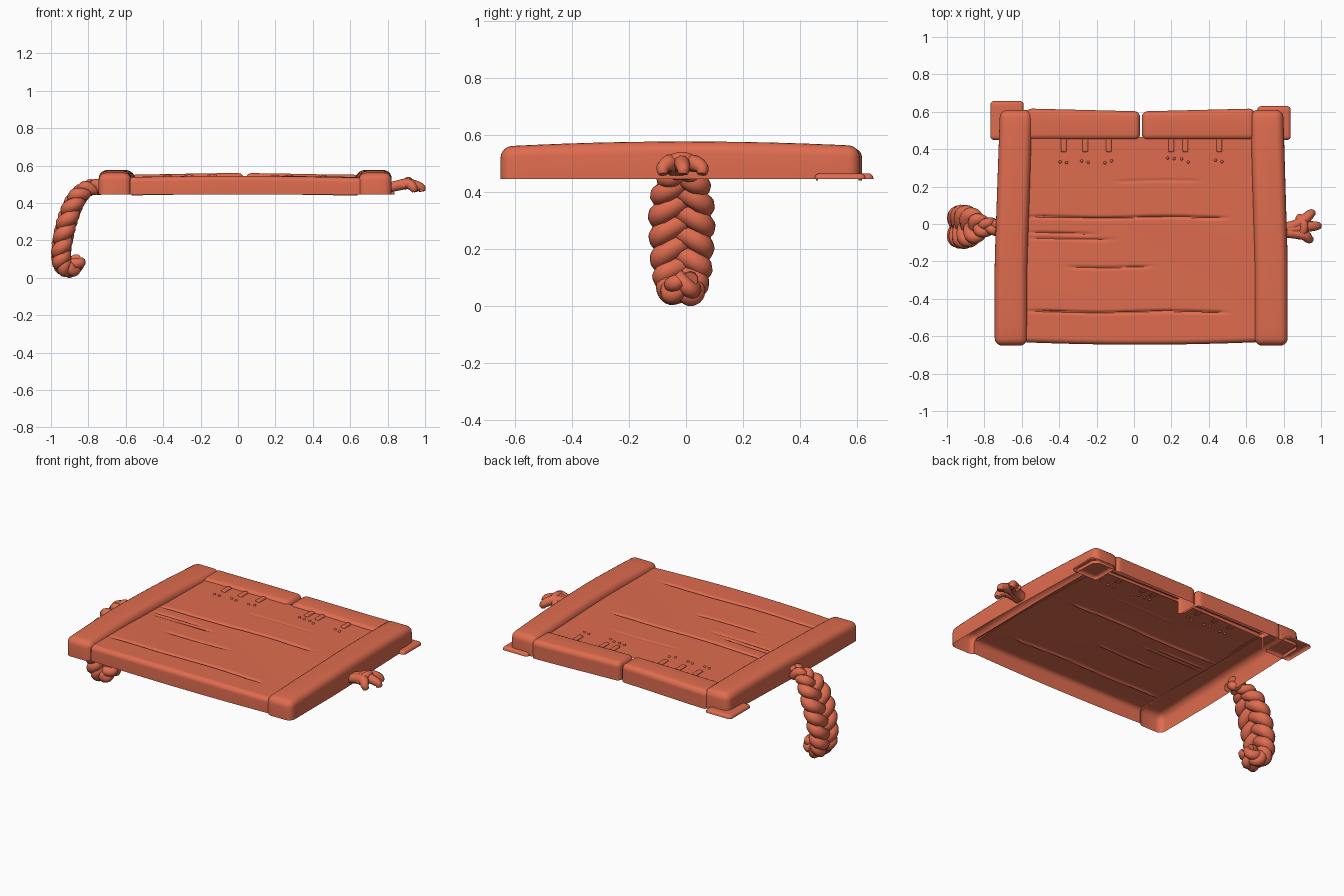
import bpy, bmesh, math, random
from mathutils import Vector

random.seed(4)
if "Cube" in bpy.data.objects:
    bpy.data.objects.remove(bpy.data.objects["Cube"])

clay = bpy.data.materials.new("terracotta")
clay.use_nodes = True
clay.diffuse_color = (0.74, 0.15, 0.078, 1)
clay.node_tree.nodes["Principled BSDF"].inputs["Base Color"].default_value = clay.diffuse_color

BASE = 0.445      # open lower rim of the board
DECK = 0.537      # height of the planks


def finish(name, bm):
    mesh = bpy.data.meshes.new(name)
    bm.to_mesh(mesh)
    bm.free()
    mesh.materials.append(clay)
    ob = bpy.data.objects.new(name, mesh)
    bpy.context.collection.objects.link(ob)
    smooth(ob)
    return ob


def smooth(ob):
    bpy.ops.object.select_all(action='DESELECT')
    ob.select_set(True)
    bpy.context.view_layer.objects.active = ob
    bpy.ops.object.shade_smooth_by_angle(angle=math.radians(40))


def shell_bar(name, x, y, top, hidden, bend, round_by=0.04, low=BASE, drop=0.1):
    """Rounded bar, open below; sides in hidden are cut away under the deck."""
    bm = bmesh.new()
    bmesh.ops.create_cube(bm, size=1)
    for v in bm.verts:
        v.co = Vector((x[v.co.x > 0], y[v.co.y > 0], top if v.co.z > 0 else low - drop))
    bmesh.ops.bevel(bm, geom=bm.edges[:], offset=round_by, segments=5, profile=0.5, affect='EDGES')

    def cut(co, no, clear=False):
        bmesh.ops.bisect_plane(bm, geom=bm.verts[:] + bm.edges[:] + bm.faces[:],
                               plane_co=co, plane_no=no, clear_inner=clear)
    cut((0, 0, low), (0, 0, 1), True)
    cut((0, 0, DECK - 0.012), (0, 0, 1))
    for i in range(1, 12):
        t = i / 12
        if x[1] - x[0] > y[1] - y[0]:
            cut((x[0] + t * (x[1] - x[0]), 0, 0), (1, 0, 0))
        else:
            cut((0, y[0] + t * (y[1] - y[0]), 0), (0, 1, 0))
    gone = [f for f in bm.faces if f.calc_center_median().z < DECK - 0.012
            and any(f.normal.dot(Vector(d)) > 0.75 for d in hidden)]
    bmesh.ops.delete(bm, geom=gone, context='FACES')
    for v in bm.verts:
        v.co = bend(v.co.copy())
    return finish(name, bm)


# side rails: arched along their length, leaning slightly inward at the back
def rail_bend(lean):
    def bend(p):
        p.x += lean * max(0, p.y + 0.2) / 0.8
        p.z += 0.018 * (1 - (p.y / 0.64) ** 2) * (p.z - BASE) / 0.12
        return p
    return bend


shell_bar("right_rail", (-0.745, -0.57), (-0.65, 0.61), 0.56, [(1, 0, 0)], rail_bend(0.028))
shell_bar("left_rail", (0.645, 0.822), (-0.65, 0.61), 0.56, [(-1, 0, 0)], rail_bend(-0.024))


# back rail in two lengths with a gap between them
def back_bend(p):
    if p.y > 0.52:
        p.y += 0.015 * (abs(p.x - 0.04) / 0.6 - 1)
    p.z += 0.004 * math.cos(p.x * 5)
    return p


shell_bar("back_rail_right", (-0.575, 0.032), (0.45, 0.617), 0.556,
          [(0, -1, 0), (-1, 0, 0)], back_bend, 0.03)
shell_bar("back_rail_left", (0.042, 0.645), (0.45, 0.617), 0.556,
          [(0, -1, 0), (1, 0, 0)], back_bend, 0.03)

# plank deck with worn seams: (y, first x, last x, depth)
seams = [(0.035, -0.56, 0.5, 0.012), (-0.05, -0.56, -0.2, 0.008), (-0.08, -0.56, -0.1, 0.006),
         (-0.23, -0.35, 0.1, 0.008), (-0.47, -0.56, 0.5, 0.012), (0.23, -0.1, 0.36, 0.004)]


def deck_height(x, y):
    z = DECK + 0.006 * (1 - (x - 0.03) ** 2 / 0.4) + 0.002 * math.sin(7 * y + 3 * x)
    for sy, a, b, depth in seams:
        fade = max(0, min(1, (x - a) / 0.05 + 0.3, (b - x) / 0.05))
        off = (y - sy - 0.004 * math.sin(9 * x)) / 0.007
        z -= depth * fade * math.exp(-off * off)
    return z


bm = bmesh.new()
cols, rows, lip = 40, 170, 8
grid = []
for i in range(cols + 1):
    x = -0.575 + 1.23 * i / cols
    front = -0.645 + 0.012 * ((x - 0.03) / 0.6) ** 2
    r = 0.028
    line = [(front, BASE)]
    for k in range(lip):
        a = math.pi / 2 * k / lip
        line.append((front + r * (1 - math.cos(a)), deck_height(x, front + r) - r * (1 - math.sin(a))))
    for j in range(rows + 1):
        y = front + r + (0.465 - front - r) * j / rows
        line.append((y, deck_height(x, y)))
    grid.append([bm.verts.new((x, y, z)) for y, z in line])
for a, b in zip(grid, grid[1:]):
    for j in range(len(a) - 1):
        bm.faces.new((a[j], b[j], b[j + 1], a[j + 1]))
finish("plank_deck", bm)

# small pegs and nail heads by the back rail
for n, x in enumerate((-0.375, -0.26, -0.135, 0.2, 0.275, 0.455)):
    h = deck_height(x, 0.41)
    shell_bar(f"peg_{n}", (x - 0.015, x + 0.015), (0.385, 0.455), h + 0.009, [],
              lambda p: p, 0.007, h - 0.003, 0.02)
    for dx in (-0.02, 0.015):
        bm = bmesh.new()
        bmesh.ops.create_icosphere(bm, subdivisions=2, radius=0.008)
        y = 0.34 + random.uniform(-0.015, 0.015)
        bmesh.ops.translate(bm, verts=bm.verts, vec=(x + dx, y, deck_height(x, y)))
        finish(f"nail_{n}", bm)


# thin flaps lying at the back corners
def flap(name, x, y):
    shell_bar(name, x, y, BASE + 0.02, [], lambda p: p, 0.018, BASE, 0.06)


flap("back_flap_right", (-0.768, -0.59), (0.45, 0.657))
flap("back_flap_left", (0.66, 0.838), (0.45, 0.63))


# ropes
def tube(name, pts, radii):
    cu = bpy.data.curves.new(name, 'CURVE')
    cu.dimensions = '3D'
    cu.bevel_depth = 1
    cu.bevel_resolution = 3
    cu.use_fill_caps = True
    s = cu.splines.new('POLY')
    s.points.add(len(pts) - 1)
    for sp, p, r in zip(s.points, pts, radii):
        sp.co = (*p, 1)
        sp.radius = r
    cu.materials.append(clay)
    ob = bpy.data.objects.new(name, cu)
    bpy.context.collection.objects.link(ob)
    bpy.ops.object.select_all(action='DESELECT')
    ob.select_set(True)
    bpy.context.view_layer.objects.active = ob
    bpy.ops.object.convert(target='MESH')
    smooth(bpy.context.view_layer.objects.active)


def along(keys, t):
    """Catmull-Rom point on a list of vectors, t from 0 to 1."""
    f = t * (len(keys) - 1)
    i = min(int(f), len(keys) - 2)
    u = f - i
    a, b, c, d = (keys[max(0, min(len(keys) - 1, i + k))] for k in (-1, 0, 1, 2))
    return 0.5 * (2 * b + (c - a) * u + (2 * a - 5 * b + 4 * c - d) * u * u
                  + (3 * b - a - 3 * c + d) * u ** 3)


# long hanging braid on the right: keys hold x, z and half width
hang = [Vector(k) for k in ((-0.73, 0.485, 0.05), (-0.80, 0.48, 0.06), (-0.862, 0.425, 0.105),
                            (-0.905, 0.33, 0.122), (-0.932, 0.23, 0.12), (-0.946, 0.13, 0.112),
                            (-0.935, 0.065, 0.095), (-0.89, 0.05, 0.075), (-0.855, 0.095, 0.06))]
for strand in range(3):
    pts, radii = [], []
    for i in range(121):
        t = i / 120
        p, q = along(hang, t), along(hang, min(1, t + 0.01)) - along(hang, max(0, t - 0.01))
        side = Vector((-q.y, 0, q.x)).normalized()
        a = 2 * math.pi * (3.6 * t + strand / 3)
        r = 0.018 + 0.2 * p.z
        pts.append(Vector((p.x, -0.015 + (p.z - r) * math.sin(a), p.y))
                   + side * 0.018 * math.sin(2 * a))
        radii.append(r * 0.92)
    tube(f"hanging_rope_{strand}", pts, radii)

# short frayed knot on the left
for n, (y, reach) in enumerate(((0.055, 0.955), (-0.01, 0.985), (-0.08, 0.945))):
    keys = [Vector((0.80, -0.03 + y * 0.2, 0.48)), Vector((0.86, -0.025 + y * 0.3, 0.495)),
            Vector((0.91, -0.01 + y * 0.6, 0.503)), Vector((reach - 0.01, y, 0.485)),
            Vector((reach, y, 0.462))]
    ts = [i / 24 for i in range(25)]
    tube(f"short_rope_{n}", [along(keys, t) for t in ts],
         [0.026 + 0.008 * math.sin(math.pi * t) - 0.01 * t for t in ts])
wrap = [Vector((0.88 + 0.03 * math.sin(a), -0.015 + 0.045 * math.cos(a), 0.487 + 0.03 * math.sin(a)))
        for a in [math.pi * i / 16 for i in range(17)]]
tube("short_rope_wrap", wrap, [0.024] * len(wrap))
